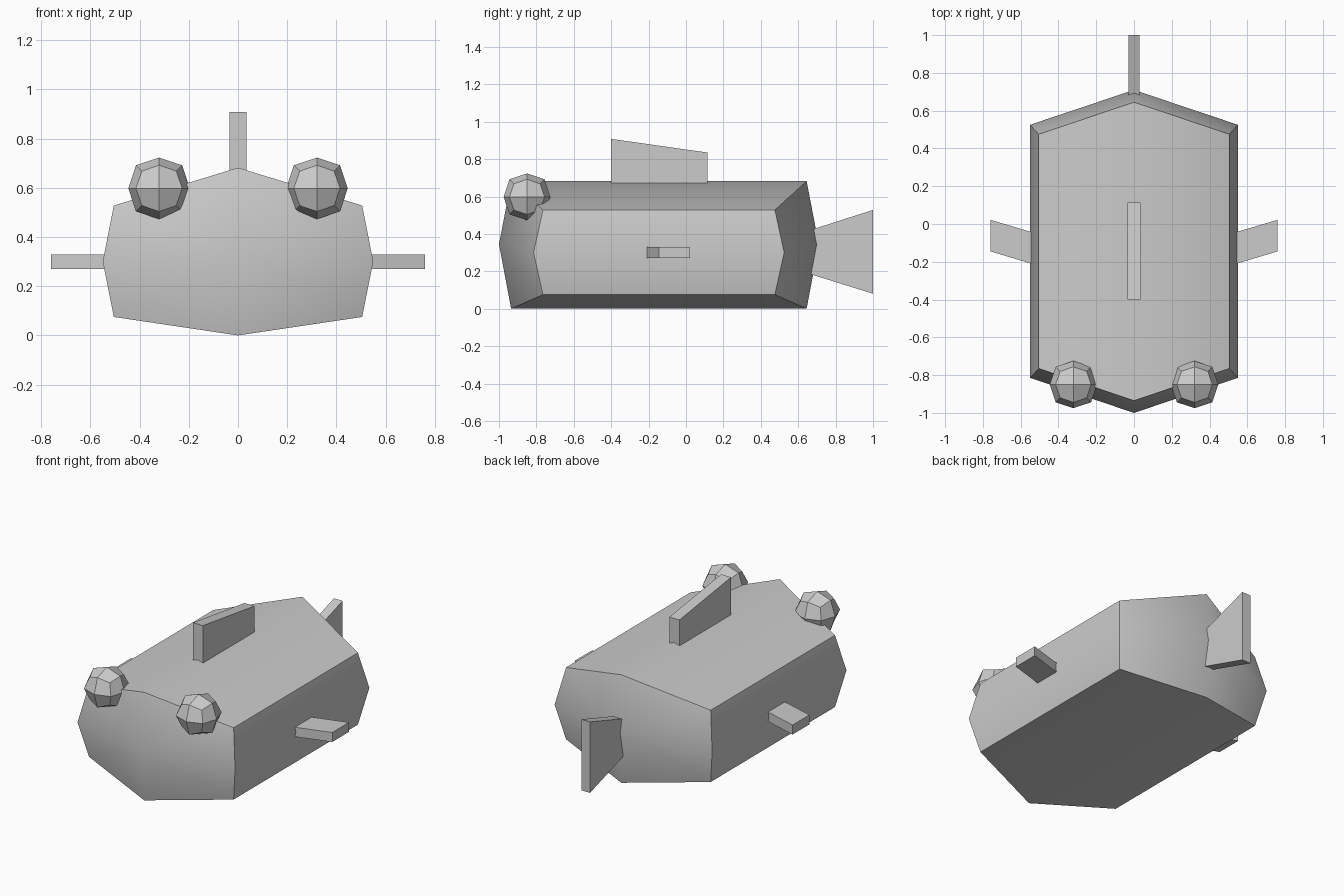
import bpy, bmesh
from math import radians

if "Cube" in bpy.data.objects:
    bpy.data.objects.remove(bpy.data.objects["Cube"])


def make(name, verts, faces):
    me = bpy.data.meshes.new(name)
    bm = bmesh.new()
    vs = [bm.verts.new(v) for v in verts]
    for f in faces:
        bm.faces.new([vs[i] for i in f])
    bmesh.ops.recalc_face_normals(bm, faces=bm.faces)
    bm.to_mesh(me)
    bm.free()
    ob = bpy.data.objects.new(name, me)
    bpy.context.collection.objects.link(ob)
    return ob


def slab(name, outline, place, lo, hi):
    # Extrude a flat outline between two depths; place maps (u, v, depth) to xyz
    n = len(outline)
    verts = [place(u, v, d) for d in (lo, hi) for u, v in outline]
    faces = [range(n), range(n, 2 * n)]
    faces += [(i, (i + 1) % n, (i + 1) % n + n, i + n) for i in range(n)]
    return make(name, verts, faces)


# Body: eight-sided section (x, z, half length), domed at both ends
half = [(0, 0.682, 0.79), (0.505, 0.528, 0.62), (0.55, 0.30, 0.67),
        (0.505, 0.075, 0.62), (0, 0, 0.79)]
ring = half + [(-x, z, h) for x, z, h in half[3:0:-1]]
mid_y = -0.145
verts = [(x, mid_y + s * h, z) for s in (-1, 1) for x, z, h in ring]
verts += [(0, mid_y - 0.855, 0.345), (0, mid_y + 0.855, 0.345)]
faces = [(i, (i + 1) % 8, (i + 1) % 8 + 8, i + 8) for i in range(8)]
for base, hub in ((0, 16), (8, 17)):
    for i in (1, 3, 5, 7):
        # quad around the hub from edge-middle to edge-middle via a corner
        faces.append((hub, base + i - 1, base + i, base + (i + 1) % 8))
body = make("body", verts, faces)
bpy.context.view_layer.objects.active = body
body.select_set(True)
bpy.ops.object.shade_smooth_by_angle(angle=radians(42))
body.select_set(False)

# Top fin and tail fin, drawn in the y-z plane
slab("top_fin", [(-0.4, 0.6), (0.115, 0.6), (0.115, 0.835), (-0.4, 0.908)],
     lambda u, v, d: (d, u, v), -0.035, 0.035)
slab("tail_fin", [(0.6, 0.205), (1.0, 0.08), (1.0, 0.528), (0.6, 0.40)],
     lambda u, v, d: (d, u, v), -0.03, 0.03)

# Side fins (top view outline) and eyes (rounded cubes), one per side
for side, tag in ((-1, "left"), (1, "right")):
    slab(tag + "_fin",
         [(0.45, -0.238), (0.76, -0.145), (0.76, 0.022), (0.45, -0.07)],
         lambda u, v, d: (side * u, v, d), 0.27, 0.33)

    me = bpy.data.meshes.new(tag + "_eye")
    bm = bmesh.new()
    bmesh.ops.create_cube(bm, size=2)
    bmesh.ops.subdivide_edges(bm, edges=bm.edges[:], cuts=1, use_grid_fill=True)
    for v in bm.verts:
        v.co *= (0.125, 0.094, 0.07)[sum(abs(c) > 0.5 for c in v.co) - 1]
    bm.to_mesh(me)
    bm.free()
    eye = bpy.data.objects.new(tag + "_eye", me)
    eye.location = (side * 0.321, -0.85, 0.598)
    bpy.context.collection.objects.link(eye)
